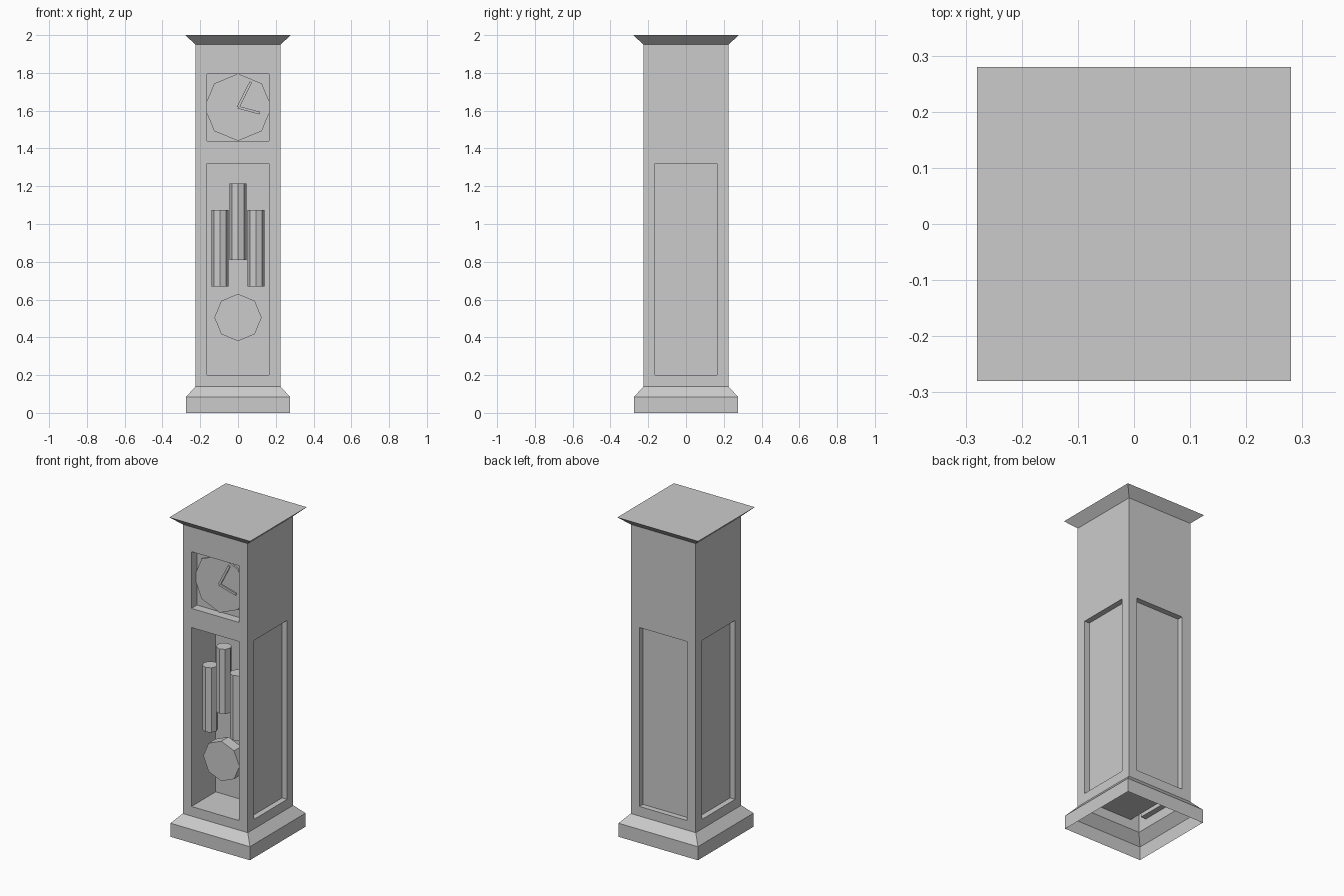
import bpy, bmesh
from math import pi, radians, sin, cos
from mathutils import Matrix, Vector

default_cube = bpy.data.objects.get("Cube")
if default_cube:
    bpy.data.objects.remove(default_cube, do_unlink=True)

grey = bpy.data.materials.new("plain_grey")
grey.use_nodes = True
grey.diffuse_color = (0.6, 0.6, 0.6, 1)
grey.node_tree.nodes["Principled BSDF"].inputs["Base Color"].default_value = (0.6, 0.6, 0.6, 1)

HALF = 0.225          # half width of the case
PANEL = 0.165         # half width of every opening
CASE_Z = (0.14, 1.95)
LOWER = (0.2, 1.32)
DIAL = (1.44, 1.795)


def finish(name, bm):
    bmesh.ops.remove_doubles(bm, verts=bm.verts, dist=0.0001)
    mesh = bpy.data.meshes.new(name)
    bm.to_mesh(mesh)
    bm.free()
    mesh.materials.append(grey)
    obj = bpy.data.objects.new(name, mesh)
    bpy.context.collection.objects.link(obj)
    return obj


def add_face(bm, points):
    bm.faces.new([bm.verts.new(p) for p in points])


def wall(name, angle, recesses):
    """Flat case wall with rectangular recesses given as (bottom, top, depth)."""
    bm = bmesh.new()
    xs = (-HALF, -PANEL, PANEL, HALF)
    zs = sorted(CASE_Z + tuple(z for r in recesses for z in r[:2]))
    depths = {bottom: depth for bottom, top, depth in recesses}
    for z0, z1 in zip(zs, zs[1:]):
        for x0, x1 in zip(xs, xs[1:]):
            outer = [Vector((x, -HALF, z)) for x, z in ((x0, z0), (x1, z0), (x1, z1), (x0, z1))]
            if x0 == -PANEL and z0 in depths:
                inner = [p + Vector((0, depths[z0], 0)) for p in outer]
                add_face(bm, inner)
                for i in range(4):
                    j = (i + 1) % 4
                    add_face(bm, (outer[i], outer[j], inner[j], inner[i]))
            else:
                add_face(bm, outer)
    bm.transform(Matrix.Rotation(angle, 4, "Z"))
    return finish(name, bm)


def moulding(name, profile, capped):
    """Square rings lofted through (half width, height) pairs."""
    bm = bmesh.new()
    rings = [[Vector((sx * w, sy * w, z)) for sx, sy in ((-1, -1), (1, -1), (1, 1), (-1, 1))]
             for w, z in profile]
    for low, high in zip(rings, rings[1:]):
        for i in range(4):
            j = (i + 1) % 4
            add_face(bm, (low[i], low[j], high[j], high[i]))
    if capped:
        add_face(bm, rings[-1])
    return finish(name, bm)


def octagon(name, radius, length, centre, facing_front=False):
    bm = bmesh.new()
    bmesh.ops.create_cone(bm, cap_ends=True, segments=8, radius1=radius, radius2=radius, depth=length)
    if facing_front:
        bm.transform(Matrix.Rotation(pi / 2, 4, "X"))
    bm.transform(Matrix.Translation(centre))
    return finish(name, bm)


def hand(name, angle, length):
    """Thin plate pointing from the dial centre, angle clockwise from twelve."""
    bm = bmesh.new()
    bmesh.ops.create_cube(bm, size=1)
    bm.transform(Matrix.Diagonal((0.014, 0.008, length, 1)))
    bm.transform(Matrix.Rotation(angle, 4, "Y"))
    middle = Vector((sin(angle), 0, cos(angle))) * length / 2
    bm.transform(Matrix.Translation(middle + Vector((0, -0.184, 1.618))))
    return finish(name, bm)


# Case: open front, shallow panels on the other three sides
wall("front_wall", 0, [LOWER + (0.24,), DIAL + (0.055,)])
for side, turns in (("left", 1), ("back", 2), ("right", 3)):
    wall(side + "_wall", turns * pi / 2, [LOWER + (0.035,)])

# Plinth (open underneath) and crown
moulding("plinth", [(0.275, 0), (0.275, 0.085), (HALF, 0.14)], False)
moulding("crown", [(HALF, 1.95), (0.28, 2.0)], True)

# Dial and hands
octagon("dial", 0.178, 0.012, (0, -0.174, 1.618), True)
hand("minute_hand", radians(27), 0.15)
hand("hour_hand", radians(105), 0.12)

# Weights and pendulum bob
for name, x, z in (("right_weight", -0.095, 0.872), ("middle_weight", 0, 1.013), ("left_weight", 0.095, 0.872)):
    octagon(name, 0.045, 0.405, (x, -0.14, z))
octagon("pendulum_bob", 0.125, 0.07, (0, -0.13, 0.505), True)
